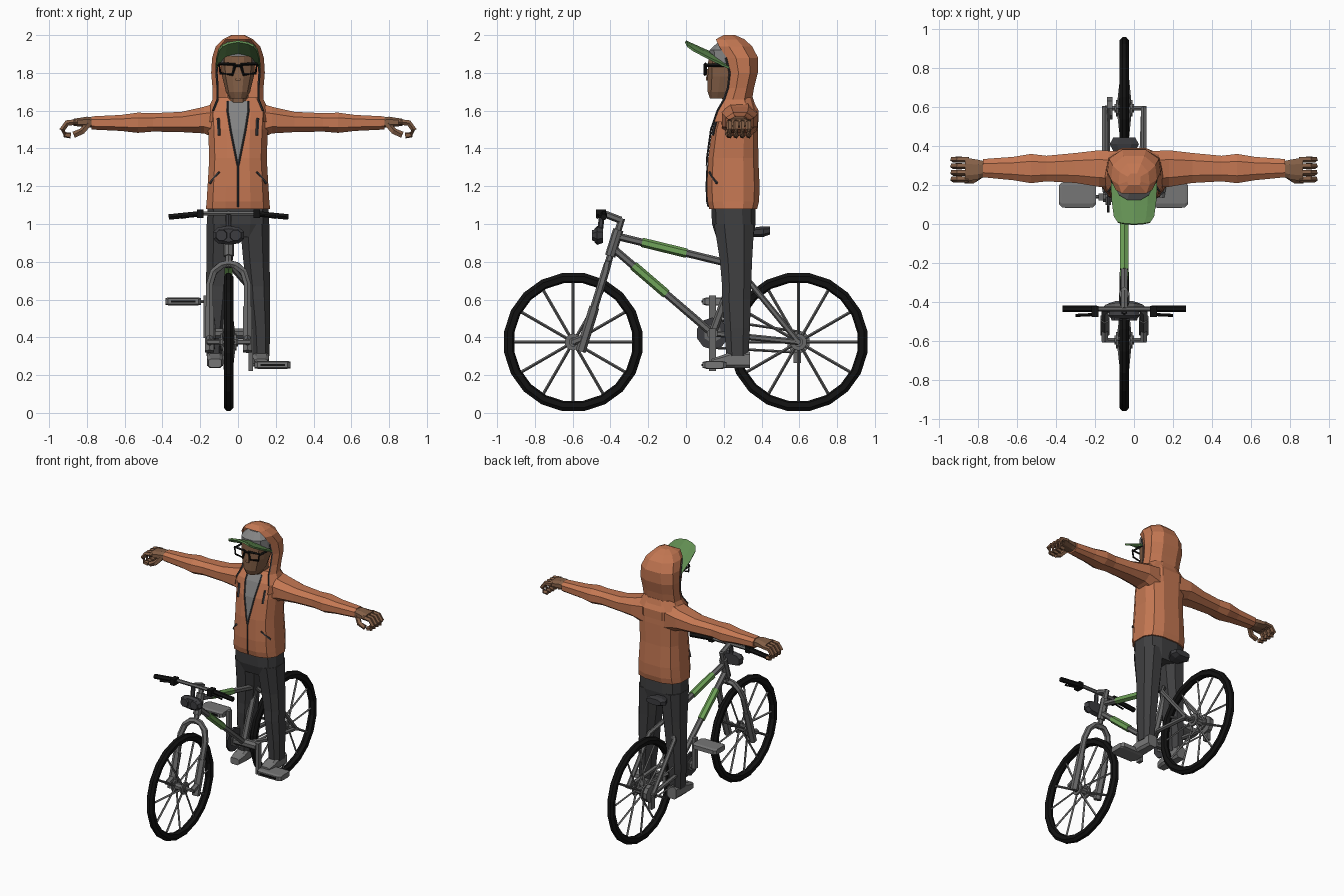
import bpy, bmesh, math
from mathutils import Vector

BIKE_X = -0.05


def material(name, r, g, b):
    m = bpy.data.materials.new(name)
    m.diffuse_color = (r, g, b, 1)
    return m


ORANGE = material("orange_cloth", 0.55, 0.185, 0.085)
SKIN = material("brown_skin", 0.23, 0.115, 0.062)
CAP = material("cap_green", 0.12, 0.27, 0.085)
LIME = material("frame_green", 0.16, 0.37, 0.10)
STEEL = material("frame_grey", 0.14, 0.14, 0.14)
TROUSER = material("charcoal_cloth", 0.05, 0.05, 0.052)
SHIRT = material("shirt_grey", 0.23, 0.23, 0.23)
BLACK = material("black_rubber", 0.006, 0.006, 0.006)
DARK = material("dark_grey", 0.045, 0.045, 0.05)
PEDAL = material("pedal_grey", 0.18, 0.18, 0.18)


def make(name, rings, mat, x=0, mirror=False, caps=True, closed=True, wrap=False, thick=0):
    """Skin a list of equal point rings into one mesh object."""
    bm = bmesh.new()
    vs = [[bm.verts.new(p) for p in r] for r in rings]
    n = len(vs[0])
    pairs = list(zip(vs, vs[1:])) + ([(vs[-1], vs[0])] if wrap else [])
    for a, b in pairs:
        for i in range(n if closed else n - 1):
            j = (i + 1) % n
            bm.faces.new((a[i], a[j], b[j], b[i]))
    if caps and not wrap:
        bm.faces.new(vs[0])
        bm.faces.new(vs[-1])
    bmesh.ops.recalc_face_normals(bm, faces=bm.faces)
    me = bpy.data.meshes.new(name)
    bm.to_mesh(me)
    bm.free()
    me.materials.append(mat)
    ob = bpy.data.objects.new(name, me)
    ob.location.x = x
    bpy.context.collection.objects.link(ob)
    if thick:
        s = ob.modifiers.new("thickness", 'SOLIDIFY')
        s.thickness = thick
    if mirror:
        ob.modifiers.new("mirror", 'MIRROR').use_clip = False
    return ob


def loft(name, axis, rows, mat, n=8, power=0.8, **kw):
    """Rows are (position on axis, centre 1, centre 2, radius 1, radius 2)."""
    rings = []
    for p, c1, c2, r1, r2 in rows:
        ring = []
        for i in range(n):
            a = 2 * math.pi * (i + 0.5) / n
            u = c1 + r1 * math.copysign(abs(math.cos(a)) ** power, math.cos(a))
            v = c2 + r2 * math.copysign(abs(math.sin(a)) ** power, math.sin(a))
            ring.append({'x': (p, u, v), 'y': (u, p, v), 'z': (u, v, p)}[axis])
        rings.append(ring)
    return make(name, rings, mat, **kw)


def tube(name, pts, r, mat, n=6, **kw):
    pts = [Vector(p) for p in pts]
    rings = []
    for i, p in enumerate(pts):
        t = (pts[min(i + 1, len(pts) - 1)] - pts[max(i - 1, 0)]).normalized()
        u = t.cross(Vector((0, 0, 1)) if abs(t.x) > 0.8 else Vector((1, 0, 0))).normalized()
        v = t.cross(u)
        rings.append([p + r * (math.cos(2 * math.pi * k / n) * u + math.sin(2 * math.pi * k / n) * v)
                      for k in range(n)])
    return make(name, rings, mat, **kw)


def box(name, c, s, mat, **kw):
    rings = [[(c[0] + a * s[0] / 2, c[1] + b * s[1] / 2, c[2] + h * s[2] / 2)
              for a, b in ((-1, -1), (1, -1), (1, 1), (-1, 1))] for h in (-1, 1)]
    return make(name, rings, mat, **kw)


def disc(name, x0, x1, y, z, r, mat, n=12, **kw):
    return loft(name, 'x', [(x0, y, z, r, r), (x1, y, z, r, r)], mat, n=n, power=1, **kw)


B = dict(x=BIKE_X)
BM = dict(x=BIKE_X, mirror=True)

# Wheels: tyre, spokes, hub
for label, wy in (("front", -0.597), ("rear", 0.595)):
    wz = 0.375
    prof = ((0.37, -0.01), (0.37, 0.01), (0.352, 0.025), (0.325, 0.022),
            (0.316, 0.0), (0.325, -0.022), (0.352, -0.025))
    rings = []
    for i in range(20):
        a = 2 * math.pi * (i + 0.5) / 20
        rings.append([(w, wy + r * math.cos(a), wz + r * math.sin(a)) for r, w in prof])
    make(label + "_tyre", rings, BLACK, wrap=True, **B)
    for i in range(12):
        a = math.pi * i / 6
        c, s = math.cos(a), math.sin(a)
        w = 0.03 * (-1) ** i
        tube(label + "_spoke", [(w, wy + 0.02 * c, wz + 0.02 * s), (0, wy + 0.32 * c, wz + 0.32 * s)],
             0.008, STEEL, n=4, **B)
    disc(label + "_hub", -0.05, 0.05, wy, wz, 0.025, STEEL, n=8, **B)
    disc(label + "_hub_flange", 0.03, 0.042, wy, wz, 0.045, STEEL, n=10, **BM)
    disc(label + "_axle", -0.115, 0.115, wy, wz, 0.014, STEEL, n=6, **B)

# Fork, head tube and steering
def fy(z):
    return -0.555 + 0.31 * (z - 0.335)

tube("fork_arch", [(x, fy(z), z) for x, z in ((0.1, 0.34), (0.1, 0.68), (0.08, 0.745),
     (0.04, 0.782), (0, 0.79))], 0.021, STEEL, **BM)
tube("fork_lower_leg", [(0.1, fy(0.325), 0.325), (0.1, fy(0.56), 0.56)], 0.027, STEEL, **BM)
tube("fork_dropout", [(0.1, -0.6, 0.375), (0.1, fy(0.4), 0.4)], 0.02, STEEL, **BM)
tube("steerer", [(0, fy(0.77), 0.77), (0, fy(1.03), 1.03)], 0.018, STEEL, **B)
tube("head_tube", [(0, fy(0.83), 0.83), (0, fy(0.97), 0.97)], 0.028, STEEL, n=8, **B)
tube("stem", [(0, -0.345, 1.02), (0, -0.436, 1.055)], 0.019, STEEL, **B)
tube("handlebar", [(0, -0.436, 1.055), (0.15, -0.436, 1.055)], 0.013, STEEL, **BM)
tube("grip", [(0.14, -0.436, 1.055), (0.317, -0.436, 1.037)], 0.017, BLACK, **BM)
box("brake_clamp", (0.15, -0.45, 1.053), (0.035, 0.055, 0.045), BLACK, **BM)
tube("brake_lever", [(0.15, -0.465, 1.05), (0.25, -0.47, 1.035)], 0.008, BLACK, n=4, **BM)

# Twin headlamp
loft("lamp_housing", 'y', [(-0.485, 0, 0.94, 0.07, 0.035), (-0.47, 0, 0.94, 0.085, 0.05),
     (-0.44, 0, 0.94, 0.075, 0.04)], DARK, n=10, **B)
loft("lamp_lens", 'y', [(-0.497, 0.038, 0.94, 0.03, 0.03), (-0.47, 0.038, 0.94, 0.036, 0.036)],
     DARK, power=1, **BM)
tube("lamp_bracket", [(0, -0.455, 0.96), (0, -0.445, 1.05)], 0.015, DARK, **B)

# Frame tubes, with green sleeves on the top and down tubes
for label, a, b, t0, t1 in (("top_tube", (0, -0.385, 0.94), (0, 0.25, 0.785), 0.24, 0.61),
                            ("down_tube", (0, -0.39, 0.875), (0, 0.14, 0.42), 0.21, 0.54)):
    a, b = Vector(a), Vector(b)
    tube(label, [a, b], 0.02, STEEL, **B)
    tube(label + "_sleeve", [a.lerp(b, t0), a.lerp(b, t1)], 0.025, LIME, **B)
tube("seat_tube", [(0, 0.14, 0.42), (0, 0.28, 0.8)], 0.022, STEEL, **B)
tube("seat_post", [(0, 0.27, 0.77), (0, 0.335, 0.95)], 0.015, STEEL, **B)
tube("seat_stay", [(0.015, 0.265, 0.775), (0.1, 0.35, 0.675), (0.1, 0.595, 0.375)], 0.016, STEEL, **BM)
tube("chain_stay", [(0.02, 0.15, 0.42), (0.09, 0.3, 0.405), (0.1, 0.595, 0.375)], 0.016, STEEL, **BM)
loft("saddle", 'y', [(0.22, 0, 0.95, 0.02, 0.018), (0.34, 0, 0.955, 0.04, 0.025),
     (0.41, 0, 0.96, 0.08, 0.03), (0.445, 0, 0.965, 0.06, 0.022)], DARK, **B)

# Drivetrain, cranks and pedals
disc("bottom_bracket", -0.11, 0.11, 0.14, 0.42, 0.03, STEEL, n=8, **B)
disc("chainring", -0.09, -0.075, 0.14, 0.42, 0.085, DARK, n=10, **B)
disc("chainring_spider", -0.097, -0.068, 0.14, 0.42, 0.05, STEEL, n=6, **B)
disc("cassette", -0.09, -0.06, 0.595, 0.375, 0.062, STEEL, n=10, **B)
for e in (1, -1):
    tube("chain_run", [(-0.08, 0.15, 0.42 + 0.075 * e), (-0.08, 0.595, 0.375 + 0.055 * e)],
         0.007, STEEL, n=4, **B)
box("derailleur", (-0.085, 0.59, 0.31), (0.03, 0.04, 0.09), STEEL, **B)
for side, s, ax, px in (("left", 1, -0.17, -0.29), ("right", -1, 0.068, 0.183)):
    z = 0.422 + s * 0.168
    box(side + "_crank", (ax, 0.14, 0.422 + s * 0.087), (0.025, 0.036, 0.225), STEEL)
    loft(side + "_pedal", 'x', [(px - 0.095, 0.15, z, 0.05, 0.019), (px - 0.08, 0.15, z, 0.066, 0.021),
         (px + 0.08, 0.15, z, 0.066, 0.021), (px + 0.095, 0.15, z, 0.05, 0.019)], PEDAL, power=0.4)
    box(side + "_pedal_slot", (px, 0.085, z), (0.13, 0.008, 0.012), BLACK)
    tube(side + "_pedal_axle", [(ax, 0.14, z), (px, 0.14, z)], 0.01, STEEL)

# Shoes and trousers
loft("shoe", 'y', [(0.135, 0.122, 0.263, 0.035, 0.024), (0.19, 0.122, 0.272, 0.045, 0.034),
     (0.26, 0.122, 0.285, 0.043, 0.05), (0.34, 0.122, 0.28, 0.038, 0.045)], PEDAL, power=0.5, mirror=True)
loft("trouser_leg", 'z', [(0.3, 0.123, 0.272, 0.046, 0.062), (0.45, 0.12, 0.27, 0.054, 0.073),
     (0.6, 0.11, 0.266, 0.063, 0.082), (0.67, 0.107, 0.268, 0.066, 0.082), (0.8, 0.098, 0.265, 0.074, 0.09),
     (1.0, 0.088, 0.255, 0.083, 0.113)], TROUSER, mirror=True)
loft("trouser_hips", 'z', [(0.93, 0, 0.258, 0.15, 0.1), (1.0, 0, 0.253, 0.168, 0.118),
     (1.1, 0, 0.25, 0.165, 0.12)], TROUSER, n=12, power=0.7)

# Jacket body
BODY = [(1.08, 0, 0.25, 0.174, 0.13), (1.12, 0, 0.25, 0.17, 0.14), (1.2, 0, 0.25, 0.165, 0.143),
        (1.35, 0, 0.25, 0.156, 0.136), (1.5, 0, 0.26, 0.162, 0.125), (1.6, 0, 0.275, 0.17, 0.105),
        (1.67, 0, 0.285, 0.115, 0.07)]
loft("jacket_body", 'z', BODY, ORANGE, n=12, power=0.7)


def front(z, off):
    """Y of the flat chest panel at height z, moved forward by off."""
    for a, b in zip(BODY, BODY[1:]):
        if z <= b[0]:
            t = (z - a[0]) / (b[0] - a[0])
            return (a[2] + t * (b[2] - a[2])) - 0.976 * (a[4] + t * (b[4] - a[4])) - off


# Shirt in the open neck, zip, cords and pocket seams
zs = (1.31, 1.35, 1.5, 1.6, 1.65)
make("shirt_front", [[(s * (0.002 + 0.054 * min(1, (z - 1.31) / 0.27)), front(z, 0.006), z)
     for s in (-1, 1)] for z in zs], SHIRT, closed=False, caps=False)
tube("zip", [(0, front(z, 0.003), z) for z in (1.09, 1.12, 1.2, 1.31)], 0.004, DARK, n=4)
tube("zip_edge", [(0.002 + 0.054 * min(1, (z - 1.31) / 0.27), front(z, 0.006), z) for z in zs],
     0.005, DARK, n=4, mirror=True)
tube("hood_cord", [(0.1, 0.142, 1.47), (0.105, 0.164, 1.56)], 0.008, DARK, n=4, mirror=True)
tube("pocket_seam", [(0.1, 0.124, 1.275), (0.15, 0.163, 1.215)], 0.007, DARK, n=4, mirror=True)

# Sleeves and hands
loft("sleeve", 'x', [(0.08, 0.28, 1.545, 0.1, 0.115), (0.18, 0.285, 1.55, 0.1, 0.075),
     (0.3, 0.288, 1.54, 0.082, 0.057), (0.45, 0.285, 1.538, 0.07, 0.052), (0.53, 0.285, 1.536, 0.08, 0.057),
     (0.62, 0.285, 1.535, 0.064, 0.045), (0.775, 0.287, 1.535, 0.05, 0.037)], ORANGE, mirror=True)
loft("palm", 'x', [(0.75, 0.285, 1.535, 0.036, 0.028), (0.8, 0.28, 1.54, 0.053, 0.03),
     (0.87, 0.28, 1.538, 0.066, 0.02)], SKIN, mirror=True)
for i in range(4):
    y = 0.23 + i * 0.034
    tube("finger", [(0.85, y, 1.54), (0.905, y, 1.535), (0.93, y, 1.5), (0.915, y, 1.472), (0.885, y, 1.468)],
         0.016, SKIN, n=5, mirror=True)
tube("thumb", [(0.79, 0.25, 1.53), (0.825, 0.225, 1.49), (0.87, 0.225, 1.472)], 0.018, SKIN, n=5, mirror=True)

# Head, nose and glasses
loft("neck", 'z', [(1.58, 0, 0.26, 0.055, 0.06), (1.72, 0, 0.24, 0.06, 0.06)], SKIN)
loft("head", 'z', [(1.665, 0, 0.185, 0.045, 0.06), (1.7, 0, 0.2, 0.066, 0.088), (1.78, 0, 0.215, 0.086, 0.103),
     (1.89, 0, 0.22, 0.096, 0.104)], SKIN, n=12)
loft("nose", 'z', [(1.76, 0, 0.118, 0.017, 0.017), (1.82, 0, 0.12, 0.01, 0.01)], SKIN, n=4)
tube("glasses_rim", [(0.014, 0.1, 1.845), (0.1, 0.104, 1.848), (0.093, 0.104, 1.798), (0.03, 0.1, 1.79),
     (0.014, 0.1, 1.845)], 0.008, BLACK, n=4, mirror=True)
tube("glasses_bridge", [(-0.02, 0.1, 1.838), (0.02, 0.1, 1.838)], 0.007, BLACK, n=4)
tube("glasses_arm", [(0.1, 0.104, 1.84), (0.103, 0.25, 1.84)], 0.009, BLACK, n=4, mirror=True)

# Cap crown and tilted, arched brim
loft("cap_crown", 'z', [(1.85, 0, 0.235, 0.106, 0.105), (1.92, 0, 0.235, 0.102, 0.114),
     (1.965, 0, 0.24, 0.06, 0.07)], SHIRT, n=12)
rows = []
for y0, w, back in ((0.0, 0.085, 0.01), (0.03, 0.104, 0.01), (0.09, 0.115, 0.03), (0.13, 0.12, 0.1)):
    row = []
    for k in (-1, -0.6, 0, 0.6, 1):
        y = y0 + back * k * k
        row.append((k * w, y, 1.972 - 0.45 * y - 2.6 * (k * w) ** 2))
    rows.append(row)
make("cap_brim", rows, CAP, closed=False, caps=False, thick=0.012)

# Hood: open-fronted shell, rows are (z, half width, front y, back y)
rings = []
for z, w, f, b in ((1.54, 0.165, 0.15, 0.385), (1.6, 0.165, 0.17, 0.385), (1.66, 0.135, 0.205, 0.35),
                   (1.72, 0.135, 0.225, 0.36), (1.8, 0.142, 0.235, 0.38), (1.88, 0.137, 0.215, 0.382),
                   (1.94, 0.118, 0.175, 0.35), (1.978, 0.08, 0.158, 0.31), (2.0, 0.035, 0.2, 0.26)):
    half = [(0.8 * w, f), (w, f + 0.3 * (b - f)), (0.93 * w, f + 0.72 * (b - f)), (0.45 * w, b)]
    rings.append([(-x, y, z) for x, y in half] + [(x, y, z) for x, y in reversed(half)])
make("hood", rings, ORANGE, closed=False, caps=False)
make("hood_top", rings[-2:], ORANGE)
tube("hood_edge_zip", [(r[-1][0], r[-1][1] - 0.003, r[-1][2]) for r in rings[1:6]], 0.006, DARK, n=4, mirror=True)
